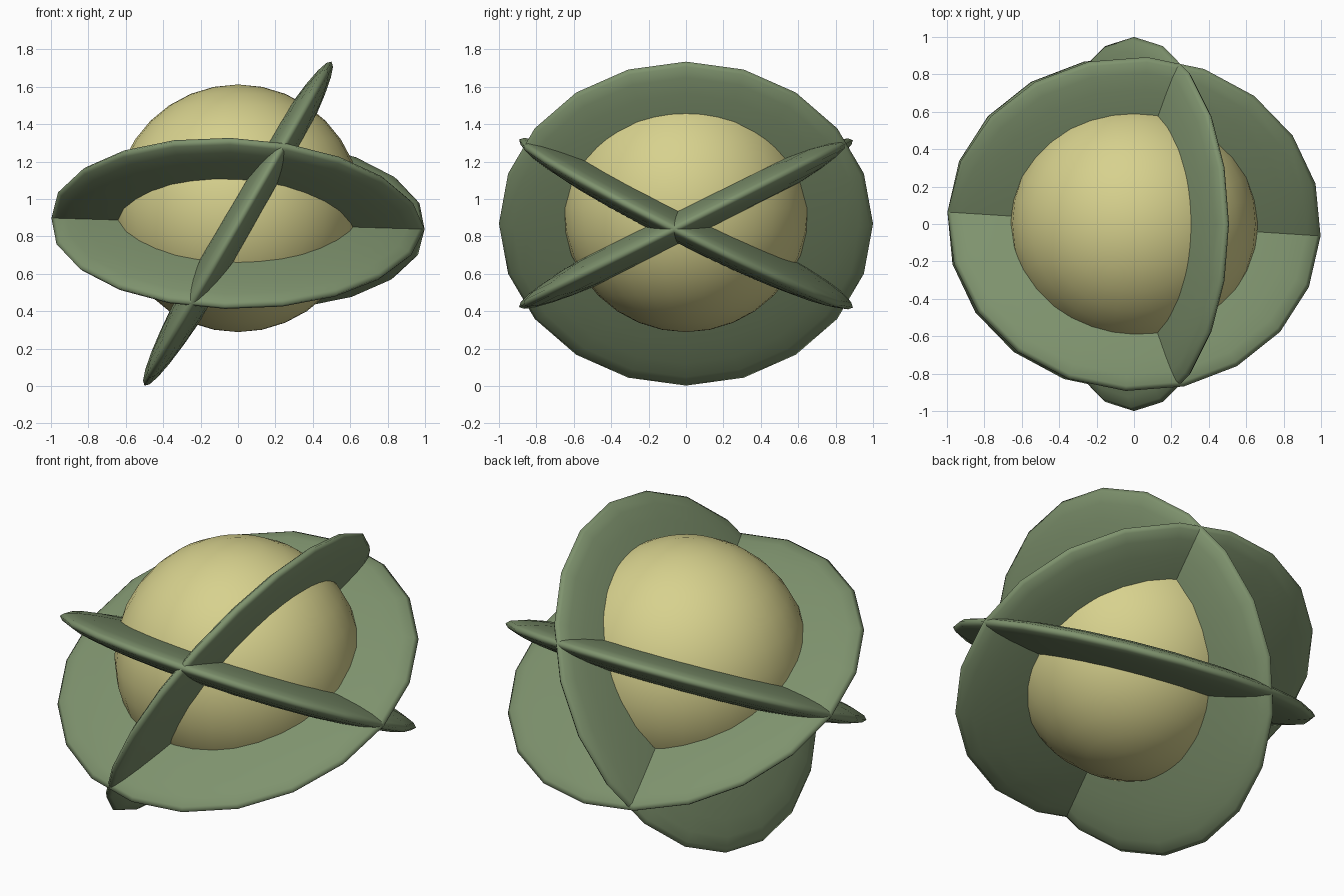
import bpy
from mathutils import Vector, Matrix

if "Cube" in bpy.data.objects:
    bpy.data.objects.remove(bpy.data.objects["Cube"])


def material(name, color):
    m = bpy.data.materials.new(name)
    m.diffuse_color = color
    m.use_nodes = True
    m.node_tree.nodes["Principled BSDF"].inputs["Base Color"].default_value = m.diffuse_color
    return m


green = material("green", (0.21, 0.29, 0.155, 1))
sand = material("sand", (0.68, 0.64, 0.27, 1))
CENTRE = Vector((0, 0, 0.868))


def ball(name, segments, rings, mat):
    bpy.ops.mesh.primitive_uv_sphere_add(segments=segments, ring_count=rings, radius=1)
    ob = bpy.context.object
    ob.name = name
    ob.data.materials.append(mat)
    bpy.ops.object.shade_smooth()
    return ob


def disc(name, u, v, thickness=0.103):
    """Flattened ball lying in the plane of the directions u and v."""
    u = Vector(u).normalized()
    n = u.cross(Vector(v)).normalized()
    w = n.cross(u)
    ob = ball(name, 20, 16, green)
    rot = Matrix((u, w, n)).transposed().to_4x4()
    ob.data.transform(Matrix.Translation(CENTRE) @ rot @ Matrix.Diagonal((1, 1, thickness, 1)))
    return ob


# Core ball, slightly above the common centre of the discs
core = ball("core_ball", 32, 16, sand)
core.data.transform(Matrix.Translation((0, 0, 0.95)) @ Matrix.Scale(0.662, 4))

# Three thin discs crossing through the ball
crossing = (1, -0.064, -0.03)
disc("steep_disc", (0, 1, 0), (0.5, 0, 0.866))
disc("rear_raised_disc", crossing, (0, 1, 0.5))
disc("front_raised_disc", crossing, (0, 1, -0.5))
